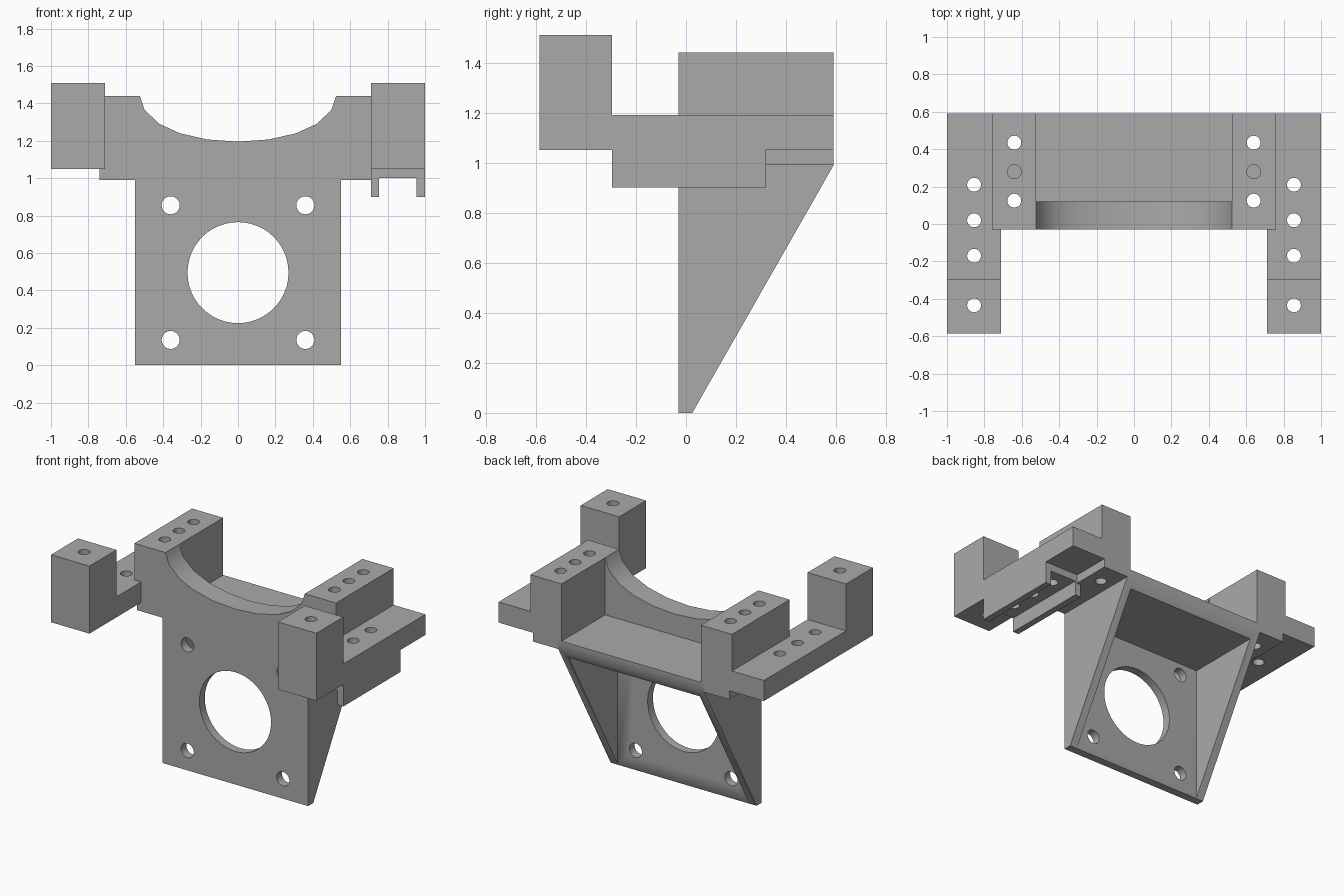
import bpy
import bmesh
import math
from mathutils import Vector

cube = bpy.data.objects.get("Cube")
if cube:
    bpy.data.objects.remove(cube, do_unlink=True)

grey = bpy.data.materials.new("plain_grey")
grey.use_nodes = True
colour = (0.4, 0.4, 0.4, 1)
grey.diffuse_color = colour
grey.node_tree.nodes["Principled BSDF"].inputs["Base Color"].default_value = colour


def finish(name, bm):
    bmesh.ops.recalc_face_normals(bm, faces=bm.faces)
    mesh = bpy.data.meshes.new(name)
    bm.to_mesh(mesh)
    bm.free()
    mesh.materials.append(grey)
    obj = bpy.data.objects.new(name, mesh)
    bpy.context.collection.objects.link(obj)
    return obj


def prism(name, profile, axis, start, end):
    """Extrude a profile along x (profile in y, z) or y (profile in x, z)."""
    bm = bmesh.new()
    if axis == "x":
        points = [Vector((start, a, b)) for a, b in profile]
        shift = Vector((end - start, 0, 0))
    else:
        points = [Vector((a, start, b)) for a, b in profile]
        shift = Vector((0, end - start, 0))
    face = bm.faces.new([bm.verts.new(p) for p in points])
    made = bmesh.ops.extrude_face_region(bm, geom=[face])
    moved = [v for v in made["geom"] if isinstance(v, bmesh.types.BMVert)]
    bmesh.ops.translate(bm, verts=moved, vec=shift)
    return finish(name, bm)


def box(name, x, y, z):
    corners = [(x[0], z[0]), (x[1], z[0]), (x[1], z[1]), (x[0], z[1])]
    return prism(name, corners, "y", *y)


def rod(axis, centre, radius, length):
    bm = bmesh.new()
    bmesh.ops.create_cone(bm, cap_ends=True, segments=48, radius1=radius,
                          radius2=radius, depth=length)
    obj = finish("hole_cutter", bm)
    if axis == "y":
        obj.rotation_euler.x = math.pi / 2
    obj.location = centre
    return obj


def boolean(target, tool, operation="DIFFERENCE"):
    mod = target.modifiers.new("cut", "BOOLEAN")
    mod.operation = operation
    mod.solver = "EXACT"
    mod.object = tool
    bpy.ops.object.select_all(action="DESELECT")
    bpy.context.view_layer.objects.active = target
    target.select_set(True)
    bpy.ops.object.modifier_apply(modifier=mod.name)
    bpy.data.objects.remove(tool, do_unlink=True)


def smooth(obj):
    bpy.ops.object.select_all(action="DESELECT")
    bpy.context.view_layer.objects.active = obj
    obj.select_set(True)
    bpy.ops.object.shade_smooth_by_angle(angle=math.radians(31))


FRONT, BACK = -0.03, 0.59
parts = []

# Wedge bracket: front plate, two gussets and the cradle floor
bracket = prism("bracket", [(FRONT, 0), (0.025, 0), (BACK, 0.99), (BACK, 1.05), (FRONT, 1.05)],
                "x", -0.55, 0.55)
boolean(bracket, box("pocket_cutter", (-0.495, 0.495), (0.028, 1), (-0.1, 0.935)))
boolean(bracket, rod("y", (0, 0, 0.495), 0.27, 0.3))
for x in (-0.36, 0.36):
    for z in (0.135, 0.855):
        boolean(bracket, rod("y", (x, 0, z), 0.048, 0.3))
parts.append(bracket)

# Curved rest at the front of the cradle
half = [(0.525, 1.44), (0.5, 1.365), (0.42, 1.29), (0.31, 1.24), (0.165, 1.207)]
curve = half + [(0, 1.195)] + [(-x, z) for x, z in reversed(half)]
parts.append(prism("curved_rest", [(-0.525, 1.05), (0.525, 1.05)] + curve, "y", FRONT, 0.12))

block_profile = [(0.55, 0.99), (0.74, 0.99), (0.74, 1.05), (0.71, 1.05), (0.71, 1.19),
                 (0.76, 1.19), (0.76, 1.44), (0.525, 1.44), (0.525, 1.05), (0.55, 1.05)]
arm_profile = [(-0.585, 1.05), (BACK, 1.05), (BACK, 1.19), (-0.295, 1.19),
               (-0.295, 1.51), (-0.585, 1.51)]

for side, word in ((1, "left"), (-1, "right")):
    # Raised cradle side with two through holes and one blind hole
    block = prism(word + "_cradle_side", [(side * x, z) for x, z in block_profile],
                  "y", FRONT, BACK)
    for y, z in ((0.125, 1.2), (0.28, 1.35), (0.435, 1.2)):
        boolean(block, rod("z", (side * 0.64, y, z), 0.037, 0.6))
    parts.append(block)

    # Side arm with its front post; the left one has a channel underneath
    arm = prism(word + "_arm", arm_profile, "x", side * 0.71, side)
    if side > 0:
        rail = box("rail", (0.71, 1), (-0.295, 0.32), (0.9, 1.05))
        boolean(rail, box("channel_cutter", (0.755, 0.955), (-1, 1), (0.8, 1.0)))
        boolean(arm, rail, "UNION")
    for y in (-0.435, -0.17, 0.02, 0.21):
        boolean(arm, rod("z", (side * 0.855, y, 1.2), 0.037, 1))
    parts.append(arm)

for part in parts:
    smooth(part)
